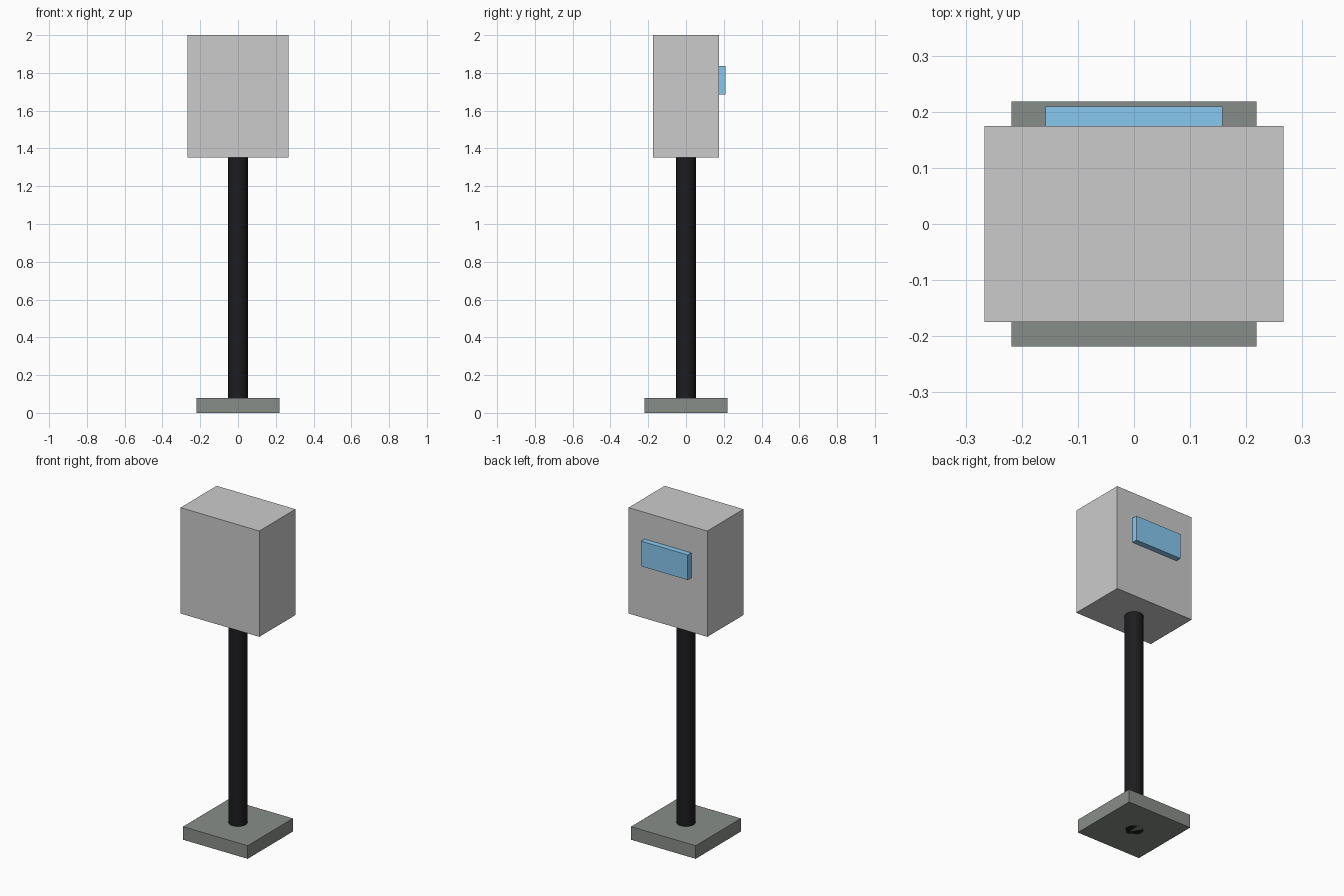
import bpy

if "Cube" in bpy.data.objects:
    bpy.data.objects.remove(bpy.data.objects["Cube"])


def paint(obj, name, rgb):
    mat = bpy.data.materials.new(name)
    mat.diffuse_color = (*rgb, 1)
    mat.use_nodes = True
    mat.node_tree.nodes["Principled BSDF"].inputs["Base Color"].default_value = mat.diffuse_color
    obj.data.materials.append(mat)


def box(name, size, centre):
    bpy.ops.mesh.primitive_cube_add(size=1, location=centre)
    obj = bpy.context.object
    obj.name = name
    obj.scale = size
    bpy.ops.object.transform_apply(location=False, rotation=False, scale=True)
    return obj


BASE_TOP, HEAD_BOTTOM, HEAD_TOP = 0.08, 1.353, 2.0

# Square floor plate
base = box("base_plate", (0.437, 0.437, BASE_TOP), (0, 0, BASE_TOP / 2))
paint(base, "dark_grey", (0.25, 0.27, 0.25))

# Round post running through the plate up to the cabinet
bpy.ops.mesh.primitive_cylinder_add(vertices=32, radius=0.052, depth=HEAD_BOTTOM,
                                    location=(0, 0, HEAD_BOTTOM / 2))
post = bpy.context.object
post.name = "post"
bpy.ops.object.shade_smooth_by_angle()
paint(post, "black", (0.012, 0.012, 0.014))

# Cabinet
box("cabinet", (0.533, 0.349, HEAD_TOP - HEAD_BOTTOM),
    (0, 0, (HEAD_TOP + HEAD_BOTTOM) / 2))

# Blue display panel on the back face
panel = box("display_panel", (0.316, 0.035, 0.153), (0, 0.1915, 1.761))
paint(panel, "blue", (0.25, 0.58, 0.87))
